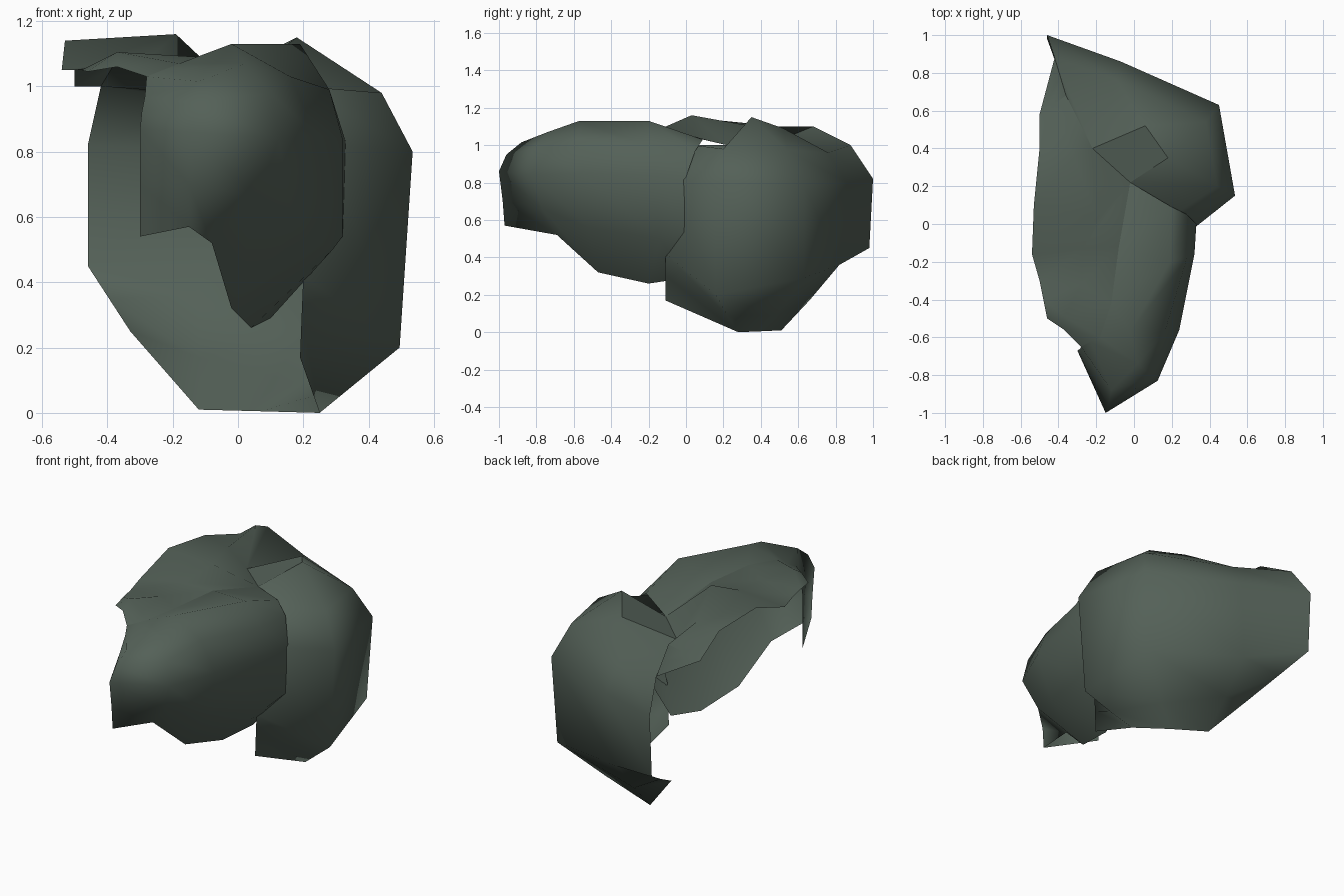
import bpy, math

# One flat dark grey-green stone colour
stone = bpy.data.materials.new("dark grey green stone")
stone.diffuse_color = (0.088, 0.118, 0.096, 1.0)


def loft(name, sections, angle):
    """Open sheet skinned across sections that all have the same point count."""
    n = len(sections[0])
    verts = [p for s in sections for p in s]
    faces = []
    for i in range(len(sections) - 1):
        for j in range(n - 1):
            a, b = i * n + j, (i + 1) * n + j
            faces.append((a, a + 1, b + 1, b))
    me = bpy.data.meshes.new(name)
    me.from_pydata(verts, [], faces)
    me.materials.append(stone)
    ob = bpy.data.objects.new(name, me)
    bpy.context.collection.objects.link(ob)
    bpy.ops.object.select_all(action='DESELECT')
    ob.select_set(True)
    bpy.context.view_layer.objects.active = ob
    bpy.ops.object.shade_smooth_by_angle(angle=math.radians(angle))
    return ob


# Large back boulder: sections run top to bottom, from front edge round to back left
back = [
    [(-.02, .22, 1.00), (.20, .04, 1.00), (.27, -.06, .82), (.20, -.11, .42), (.195, -.11, .30), (.19, -.11, .17)],
    [(.18, .35, 1.15), (.44, .20, .98), (.535, .15, .80), (.495, .16, .20), (.36, .22, .09), (.25, .28, 0)],
    [(.06, .52, 1.09), (.38, .54, .975), (.45, .63, .79), (.41, .63, .29), (.20, .48, .09), (.07, .40, .005)],
    [(-.22, .40, .985), (-.09, .76, .96), (-.07, .86, .80), (-.12, .82, .36), (-.12, .66, .17), (-.12, .51, .01)],
    [(-.36, .68, 1.10), (-.42, .88, 1.00), (-.46, 1.0, .82), (-.46, .98, .45), (-.395, .80, .35), (-.33, .61, .25)],
]
loft("back_boulder_shell", back, 70)

# Smaller front boulder: sections run top to bottom, from front left round to the right
front = [
    [(-.28, -.65, 1.03), (-.285, -.66, .97), (-.295, -.667, .92), (-.30, -.67, .87), (-.30, -.67, .70), (-.30, -.67, .54)],
    [(-.23, -.625, 1.05), (-.12, -.88, 1.015), (-.135, -.96, .95), (-.15, -1.0, .86), (-.15, -.98, .70), (-.15, -.97, .57)],
    [(-.18, -.60, 1.07), (.02, -.74, 1.07), (.10, -.81, .98), (.125, -.83, .84), (.06, -.77, .66), (-.08, -.69, .52)],
    [(-.12, -.42, 1.09), (-.02, -.57, 1.13), (.16, -.58, 1.03), (.24, -.56, .85), (.17, -.52, .56), (-.02, -.47, .32)],
    [(-.08, -.12, 1.09), (.19, -.20, 1.13), (.28, -.18, .99), (.32, -.16, .84), (.29, -.14, .50), (.04, -.20, .26)],
    [(-.02, .22, 1.00), (.20, .09, 1.03), (.28, .05, .97), (.33, .00, .83), (.32, -.01, .54), (.10, .00, .29)],
]
loft("front_boulder_shell", front, 180)

# Crown of the back boulder, rising out of the valley between the rocks
ft = [s[0] for s in front]
bt = [s[0] for s in back]
loft("back_boulder_crown", [[bt[0], bt[1]], [bt[3], bt[2]]], 70)

# Uneven ledge over the open left side, joined to the top edges of both boulders
loft("top_ledge", [
    [(-.46, -.50, 1.045), (-.37, -.56, 1.06), ft[0]],
    [(-.48, -.40, 1.05), (-.37, -.49, 1.105), ft[2]],
    [(-.50, -.30, 1.05), (-.28, -.32, 1.08), ft[3]],
    [(-.54, -.16, 1.05), (-.27, -.13, 1.09), ft[4]],
    [(-.53, .10, 1.14), (-.19, .03, 1.16), ft[5]],
    [(-.50, .40, 1.11), (-.32, .36, 1.10), bt[3]],
    [(-.50, .58, 1.00), (-.43, .63, 1.05), bt[4]],
    [(-.42, .88, 1.00), (-.39, .78, 1.05), bt[4]],
], 70)
